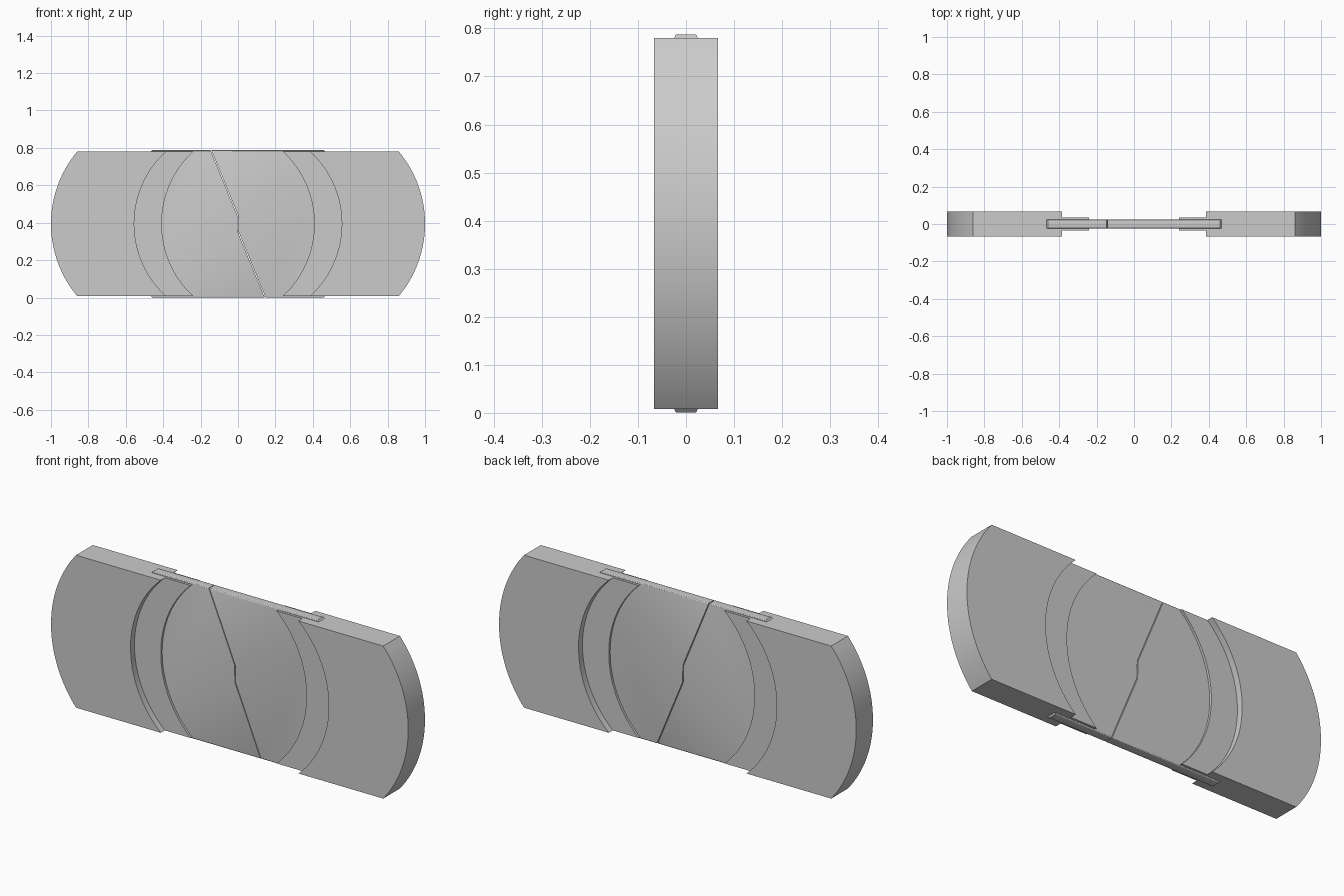
import bpy, bmesh
from math import asin, sin, cos

if "Cube" in bpy.data.objects:
    bpy.data.objects.remove(bpy.data.objects["Cube"])

ZC = 0.394          # mid height
BLOCK_H = 0.386     # half height of grips and collars
PLATE_H = 0.3935    # half height of the thin centre plates


def arc(x_end, x_mid, half_h, n=32):
    """Bowed edge from bottom to top, bulging from x_end to x_mid."""
    s = abs(x_mid - x_end)
    r = (half_h ** 2 + s ** 2) / (2 * s)
    sign = 1 if x_mid > x_end else -1
    a = asin(half_h / r)
    pts = []
    for i in range(n + 1):
        t = -a + 2 * a * i / n
        pts.append((x_mid - sign * r * (1 - cos(t)), ZC + r * sin(t)))
    return pts


def slab(name, outline, half_y, side=1, bevel_rims=False):
    """Extrude an x/z outline through y; side=-1 gives the half-turned copy."""
    bm = bmesh.new()
    pts = [(side * x, ZC + side * (z - ZC)) for x, z in outline]
    face = bm.faces.new([bm.verts.new((x, -half_y, z)) for x, z in pts])
    ext = bmesh.ops.extrude_face_region(bm, geom=[face])
    moved = [v for v in ext["geom"] if isinstance(v, bmesh.types.BMVert)]
    bmesh.ops.translate(bm, verts=moved, vec=(0, 2 * half_y, 0))
    bmesh.ops.recalc_face_normals(bm, faces=bm.faces)
    if bevel_rims:
        rims = [e for e in bm.edges
                if all(abs(abs(v.co.z - ZC) - PLATE_H) < 1e-4 for v in e.verts)
                and abs(e.verts[0].co.y - e.verts[1].co.y) < 1e-5]
        bmesh.ops.bevel(bm, geom=rims, offset=0.006, segments=3,
                        profile=0.5, affect='EDGES')
    mesh = bpy.data.meshes.new(name)
    bm.to_mesh(mesh)
    bm.free()
    obj = bpy.data.objects.new(name, mesh)
    bpy.context.collection.objects.link(obj)
    bpy.ops.object.select_all(action='DESELECT')
    obj.select_set(True)
    bpy.context.view_layer.objects.active = obj
    bpy.ops.object.shade_smooth_by_angle(angle=0.5)
    return obj


# Outlines of the left half
grip = arc(-0.86, -1.0, BLOCK_H) + arc(-0.385, -0.555, BLOCK_H)[::-1]
collar = arc(-0.40, -0.57, BLOCK_H) + arc(-0.24, -0.408, BLOCK_H)[::-1]
seam = [(-0.147, ZC + PLATE_H), (-0.003, 0.437), (-0.001, 0.35),
        (0.143, ZC - PLATE_H)]
plate = arc(-0.46, -0.63, PLATE_H) + seam

for label, side in (("left", 1), ("right", -1)):
    slab(label + "_grip_block", grip, 0.067, side)
    slab(label + "_collar", collar, 0.035, side)
    slab(label + "_centre_plate", plate, 0.0235, side, True)
